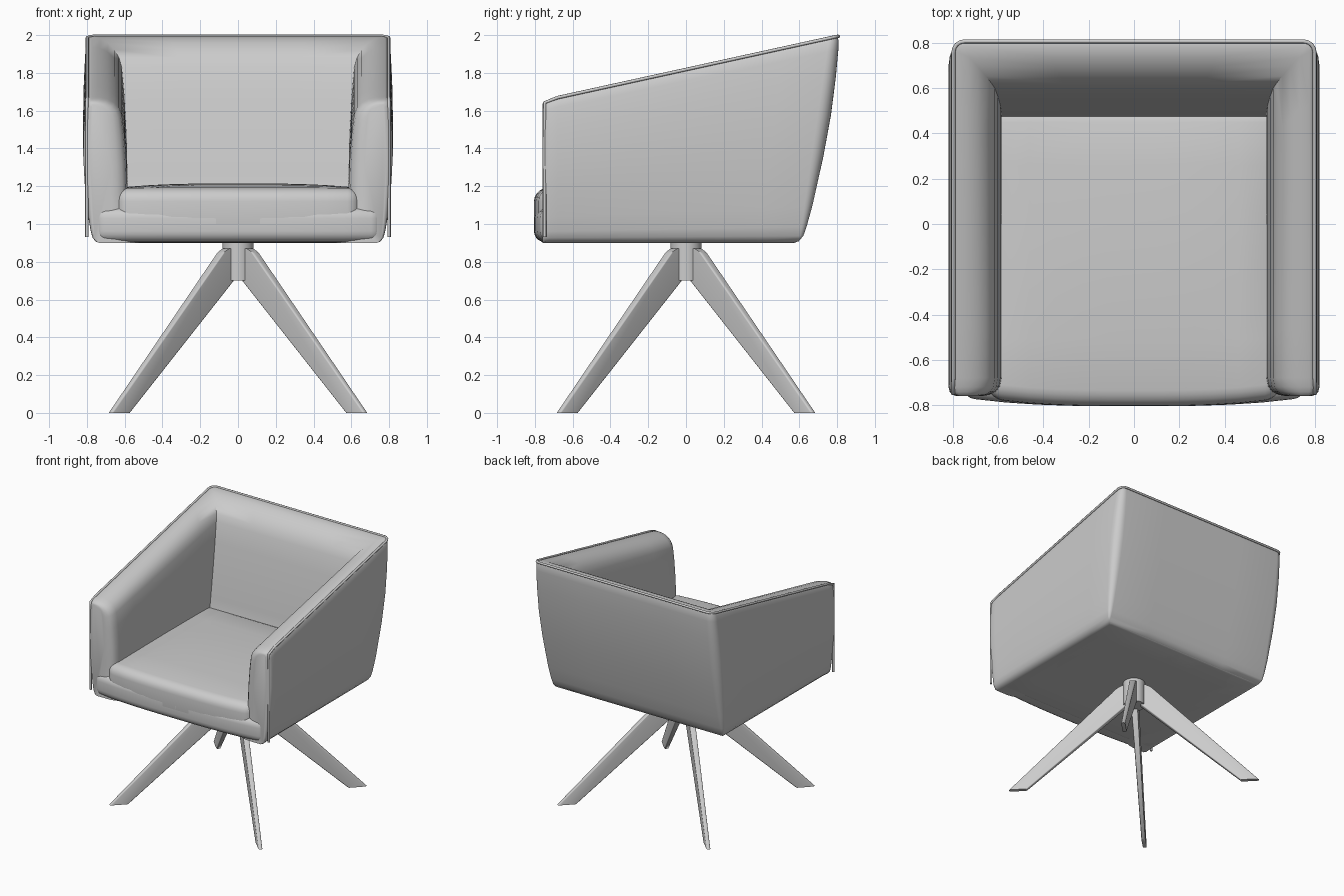
import bpy, bmesh, math
from mathutils import Matrix, Vector

default = bpy.data.objects.get("Cube")
if default:
    bpy.data.objects.remove(default, do_unlink=True)


def make_material(name, value):
    mat = bpy.data.materials.new(name)
    mat.use_nodes = True
    color = (value, value, value, 1)
    mat.diffuse_color = color
    mat.node_tree.nodes["Principled BSDF"].inputs["Base Color"].default_value = color
    return mat


grey = make_material("plain grey", 0.6)


def finish(name, bm, angle=50):
    bmesh.ops.recalc_face_normals(bm, faces=bm.faces)
    mesh = bpy.data.meshes.new(name)
    bm.to_mesh(mesh)
    bm.free()
    mesh.materials.append(grey)
    obj = bpy.data.objects.new(name, mesh)
    bpy.context.collection.objects.link(obj)
    bpy.ops.object.select_all(action='DESELECT')
    obj.select_set(True)
    bpy.context.view_layer.objects.active = obj
    bpy.ops.object.shade_smooth_by_angle(angle=math.radians(angle))
    return obj


# Shell: one padded cross-section swept round the arm, corner and back
BASE, SIDE, FRONT, DEPTH, ROUND = 0.9, 0.82, -0.76, 0.24, 0.07
PROFILE = [(.3, 0), (.1, 0), (.072, .008), (.052, .035), (.042, .08), (.028, .18),
           (.008, .42), (0, .62), (.004, .8), (.012, .93), (.018, .975), (.028, .995),
           (.045, 1), (.09, .998), (.13, .985), (.165, .96), (.19, .925),
           (.205, .88), (.218, .75), (.23, .55), (.235, .35), (.235, .12)]


def height(v, y):
    return BASE + v * (1.66 + 0.22 * (y + 0.74) - BASE)


def back_plane(z):
    return 0.675 + 0.155 * (z - 0.95) / 1.05


def corner_point(u, v, turn):
    z = height(v, 0.7)
    for _ in range(5):
        deep, reach = max(u, ROUND), max(ROUND - u, 0)
        y = back_plane(z) - deep + reach * math.sin(turn)
        z = height(v, min(y, 0.8))
    return Vector((SIDE - deep + reach * math.cos(turn), y, z))


def arm_point(u, v, t):
    end = corner_point(u, v, 0)
    y = FRONT + 0.08 + t * (end.y - FRONT - 0.08)
    return Vector((SIDE - u, y, height(v, y)))


def front_point(u, v, y, outer, inner):
    u = outer + u * (DEPTH - outer - inner) / DEPTH
    return Vector((SIDE - u, y, height(v * (1 - inner * 0.3), y)))


rings = []
for step, outer, inner in [(0, .035, .085), (.005, .018, .055), (.018, .006, .027), (.04, 0, .008)]:
    rings.append([front_point(u, v, FRONT + step, outer, inner) for u, v in PROFILE])
for i in range(7):
    rings.append([arm_point(u, v, i / 6) for u, v in PROFILE])
for i in range(1, 7):
    rings.append([corner_point(u, v, i * math.pi / 12) for u, v in PROFILE])
last = rings[-1]
for t in (0.5, 0):
    rings.append([Vector((p.x * t, p.y, p.z)) for p in last])

bm = bmesh.new()
loops = [[bm.verts.new(p) for p in ring] for ring in rings]
count = len(PROFILE)
for a, b in zip(loops, loops[1:]):
    for i in range(count):
        j = (i + 1) % count
        bm.faces.new((a[i], a[j], b[j], b[i]))
bm.faces.new(loops[0])
bmesh.ops.remove_doubles(bm, verts=bm.verts, dist=0.0005)
# Mirror the half shell and weld the centre
twin = bmesh.ops.duplicate(bm, geom=bm.verts[:] + bm.edges[:] + bm.faces[:])["geom"]
for v in twin:
    if isinstance(v, bmesh.types.BMVert):
        v.co.x = -v.co.x
bmesh.ops.remove_doubles(bm, verts=bm.verts, dist=0.0005)
finish("padded_shell", bm)


# Piping along the outer edge of the arms and back
half = [front_point(.02, v, FRONT + .012, 0, 0) for v in (.04, .08, .18, .42, .62, .8, .93, .98)]
half += [arm_point(.022, .995, t) for t in (0, .3, .6, 1)]
half += [corner_point(.022, .995, i * math.pi / 8) for i in range(1, 5)]
path = half + [Vector((-p.x, p.y, p.z)) for p in reversed(half)]
curve = bpy.data.curves.new("edge_piping", 'CURVE')
curve.dimensions = '3D'
curve.bevel_depth = 0.009
curve.bevel_resolution = 2
curve.use_fill_caps = True
spline = curve.splines.new('POLY')
spline.points.add(len(path) - 1)
for point, co in zip(spline.points, path):
    point.co = (*co, 1)
spline.use_smooth = True
curve.materials.append(grey)
bpy.context.collection.objects.link(bpy.data.objects.new("edge_piping", curve))


# Rounded cushions with a gently bowed front
def cushion(name, half_width, y0, y1, z0, z1, radius, bow=0.0, crown=0.0):
    bm = bmesh.new()
    bmesh.ops.create_cube(bm, size=1)
    for v in bm.verts:
        v.co = Vector((v.co.x * 2 * half_width, y0 + (v.co.y + .5) * (y1 - y0),
                       z0 + (v.co.z + .5) * (z1 - z0)))
    bmesh.ops.bevel(bm, geom=bm.edges[:], offset=radius, segments=5, profile=0.5, affect='EDGES')
    for axis, n, span in ((0, 10, half_width), (1, 6, (y1 - y0) / 2)):
        middle = 0 if axis == 0 else (y0 + y1) / 2
        normal = Vector((1, 0, 0)) if axis == 0 else Vector((0, 1, 0))
        for i in range(1, n):
            at = middle + (2 * i / n - 1) * (span - radius)
            bmesh.ops.bisect_plane(bm, geom=bm.verts[:] + bm.edges[:] + bm.faces[:],
                                   plane_co=normal * at, plane_no=normal)
    for v in bm.verts:
        across = max(0, 1 - abs(v.co.x / half_width) ** 3)
        if v.co.y < y0 + radius * 1.01:
            v.co.y -= bow * across
        if v.co.z > z1 - 0.001:
            along = (v.co.y - y0) / (y1 - y0)
            v.co.z += crown * across * math.sin(math.pi * min(1, max(0, along)))
    return finish(name, bm, 60)


cushion("seat_cushion", .65, -.77, .52, .93, 1.19, .07, .035, .025)
cushion("seat_front_rail", .765, -.765, -.4, .903, 1.09, .06, .04)
cushion("seat_base", .74, -.7, .6, .9, 1.1, .03)

# Swivel hub
bm = bmesh.new()
bmesh.ops.create_cone(bm, cap_ends=True, segments=32, radius1=.083, radius2=.083, depth=.22,
                      matrix=Matrix.Translation((0, 0, .81)))
finish("swivel_hub", bm)

# Four tapered blade legs on the diagonals
BLADE = [(.05, .7), (.82, 0), (.96, 0), (.14, .845), (.09, .87), (.05, .87)]
for n, name in enumerate(("back_left", "back_right", "front_right", "front_left")):
    bm = bmesh.new()
    sides = []
    for s in (-1, 1):
        sides.append([bm.verts.new((r, s * (.026 - .012 * r), z)) for r, z in BLADE])
        bm.faces.new(sides[-1])
    for i in range(len(BLADE)):
        j = (i + 1) % len(BLADE)
        bm.faces.new((sides[0][i], sides[0][j], sides[1][j], sides[1][i]))
    bmesh.ops.recalc_face_normals(bm, faces=bm.faces)
    long_edges = [e for e in bm.edges if e.calc_length() > 0.5]
    bmesh.ops.bevel(bm, geom=long_edges, offset=.01, segments=3, profile=.5, affect='EDGES')
    bmesh.ops.rotate(bm, verts=bm.verts, matrix=Matrix.Rotation(math.pi / 4 + n * math.pi / 2, 3, 'Z'))
    finish(name + "_leg", bm)
